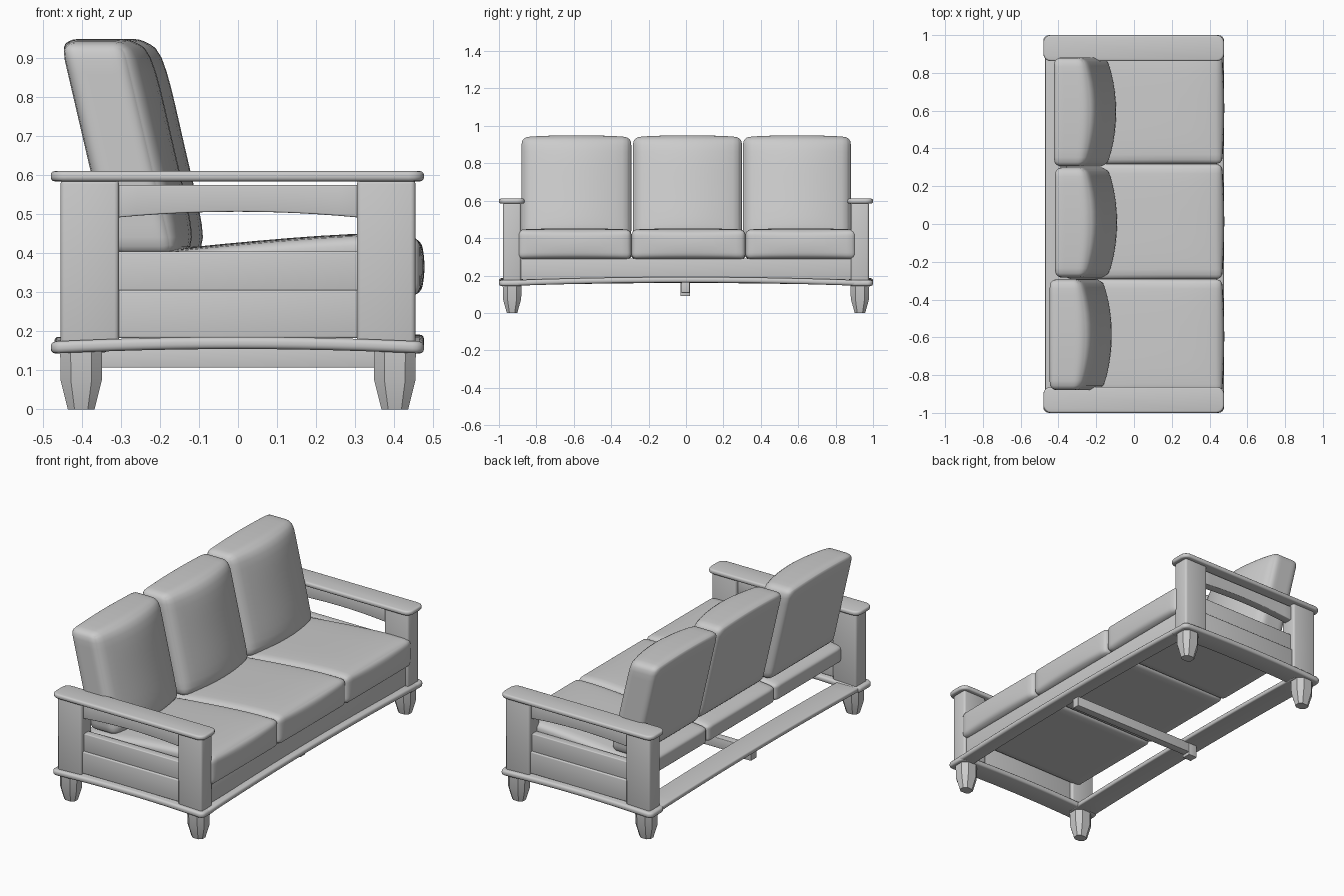
import bpy, bmesh, math
from mathutils import Vector

if "Cube" in bpy.data.objects:
    bpy.data.objects.remove(bpy.data.objects["Cube"])


def finish(name, bm, angle=40):
    bmesh.ops.recalc_face_normals(bm, faces=bm.faces)
    me = bpy.data.meshes.new(name)
    bm.to_mesh(me)
    bm.free()
    ob = bpy.data.objects.new(name, me)
    bpy.context.collection.objects.link(ob)
    bpy.ops.object.select_all(action='DESELECT')
    ob.select_set(True)
    bpy.context.view_layer.objects.active = ob
    bpy.ops.object.shade_smooth_by_angle(angle=math.radians(angle))
    return ob


def board(name, xs, ys, zs, r=0.006, corner=0, arch=0, axis=0, low_only=False):
    """Box with rounded edges, optional rounded plan corners and an upward arch."""
    lo = Vector((min(xs), min(ys), min(zs)))
    hi = Vector((max(xs), max(ys), max(zs)))
    mid, size = (lo + hi) / 2, hi - lo
    bm = bmesh.new()
    bmesh.ops.create_cube(bm, size=1)
    for v in bm.verts:
        v.co = Vector([mid[i] + v.co[i] * size[i] for i in range(3)])
    if corner:
        upright = [e for e in bm.edges
                   if abs(e.verts[0].co.z - e.verts[1].co.z) > size.z / 2]
        bmesh.ops.bevel(bm, geom=upright, offset=corner, segments=4,
                        profile=0.5, affect='EDGES')
    if r:
        sharp = [e for e in bm.edges if e.calc_face_angle(0) > 0.8]
        bmesh.ops.bevel(bm, geom=sharp, offset=r, segments=3,
                        profile=0.5, affect='EDGES')
    if arch:
        no = Vector((axis == 0, axis == 1, 0))
        for k in range(1, 12):
            bmesh.ops.bisect_plane(bm, geom=bm.verts[:] + bm.edges[:] + bm.faces[:],
                                   plane_co=lo + no * size[axis] * k / 12, plane_no=no)
        for v in bm.verts:
            if low_only and v.co.z > mid.z:
                continue
            t = (v.co[axis] - mid[axis]) / (size[axis] / 2)
            v.co.z += arch * (1 - t * t)
    return finish(name, bm)


def cushion(name, half, r, shape):
    """Soft rounded block; shape(point, unit) places and swells it."""
    bm = bmesh.new()
    bmesh.ops.create_cube(bm, size=2)
    bmesh.ops.subdivide_edges(bm, edges=bm.edges[:], cuts=15, use_grid_fill=True)
    for v in bm.verts:
        u = Vector([math.sin(c * math.pi / 2) for c in v.co])
        p = Vector([u[i] * half[i] for i in range(3)])
        core = Vector([max(-half[i] + r, min(half[i] - r, p[i])) for i in range(3)])
        p = core + (p - core).normalized() * r
        v.co = shape(p, u)
    return finish(name, bm, 60)


def leg(name, cx, cy):
    bm = bmesh.new()
    rings = []
    for z, hx, hy in ((0, .034, .028), (.075, .053, .049), (.16, .054, .05)):
        k = 0.5
        pts = [(1, -k), (1, k), (k, 1), (-k, 1), (-1, k), (-1, -k), (-k, -1), (k, -1)]
        rings.append([bm.verts.new((cx + a * hx, cy + b * hy, z)) for a, b in pts])
    for a, b in zip(rings, rings[1:]):
        for i in range(8):
            j = (i + 1) % 8
            bm.faces.new((a[i], a[j], b[j], b[i]))
    bm.faces.new(rings[0])
    bm.faces.new(rings[-1])
    return finish(name, bm, 25)


# Arms: posts, legs, cap, rails and base moulding on both ends
for s, side in ((-1, "left"), (1, "right")):
    def ys(a, b):
        return (s * a, s * b)
    for f, end in ((-1, "back"), (1, "front")):
        board(f"{side}_{end}_post", (f * .305, f * .455), ys(.882, .978), (.165, .59), .012)
        leg(f"{side}_{end}_leg", f * .402, s * .93)
    board(f"{side}_arm_cap", (-.48, .477), ys(.862, 1), (.585, .611), .01, corner=.04)
    board(f"{side}_arm_top_rail", (-.31, .31), ys(.905, .955), (.492, .575), .004,
          arch=.015, low_only=True)
    board(f"{side}_arm_upper_panel", (-.31, .31), ys(.907, .95), (.3, .405), .005)
    board(f"{side}_arm_lower_panel", (-.31, .31), ys(.9, .963), (.183, .306), .005)
    board(f"{side}_base_moulding", (-.48, .477), ys(.87, 1), (.143, .174), .012,
          corner=.03, arch=.012)

# Base rails, apron and cross brace between the ends
board("front_base_moulding", (.385, .477), (-.95, .95), (.144, .174), .012, arch=.018, axis=1)
board("back_base_rail", (-.47, -.335), (-.95, .95), (.146, .172), .008, arch=.014, axis=1)
board("front_apron", (.405, .44), (-.89, .89), (.178, .292), .005)
board("cross_brace", (-.4, .41), (-.025, .02), (.107, .165), .003)
board("brace_foot", (-.425, -.37), (-.03, .022), (.09, .165), .003)

# Seat cushions: top falls towards the back, front face bulges
for n, (y0, y1) in enumerate(((-.9, -.292), (-.292, .318), (.318, .908))):
    def seat_shape(p, u, cy=(y0 + y1) / 2):
        x = p.x + .052 + .012 * max(u.x, 0) ** 4 * (1 - u.y ** 2) * (1 - u.z ** 2)
        t = (p.z + .08) / .16
        top = .445 - .045 * max(0, (.35 - x) / .55) ** 1.3
        top += .008 * (1 - u.y ** 4) * (1 - u.x ** 4)
        return Vector((x, p.y + cy, .287 + t * (top - .287)))
    cushion(f"seat_cushion_{n + 1}", (.414, (y1 - y0) / 2, .08), .03, seat_shape)

# Back cushions: leaning, crowned on the front face
for n, (y0, y1, dx) in enumerate(((-.88, -.292, -.008), (-.284, .3, .02), (.304, .882, .015))):
    def back_shape(p, u, cy=(y0 + y1) / 2, dx=dx):
        crown = .058 * (1 - u.y ** 2) * (1 - .4 * u.z ** 6) * (u.x + 1) / 2
        lift = .01 * (1 - u.y ** 2) * max(u.z, 0)
        z = p.z + .668
        return Vector((p.x - .24 - .235 * (z - .42) + dx + crown, p.y + cy, z + lift))
    cushion(f"back_cushion_{n + 1}", (.085, (y1 - y0) / 2, .272), .038, back_shape)
